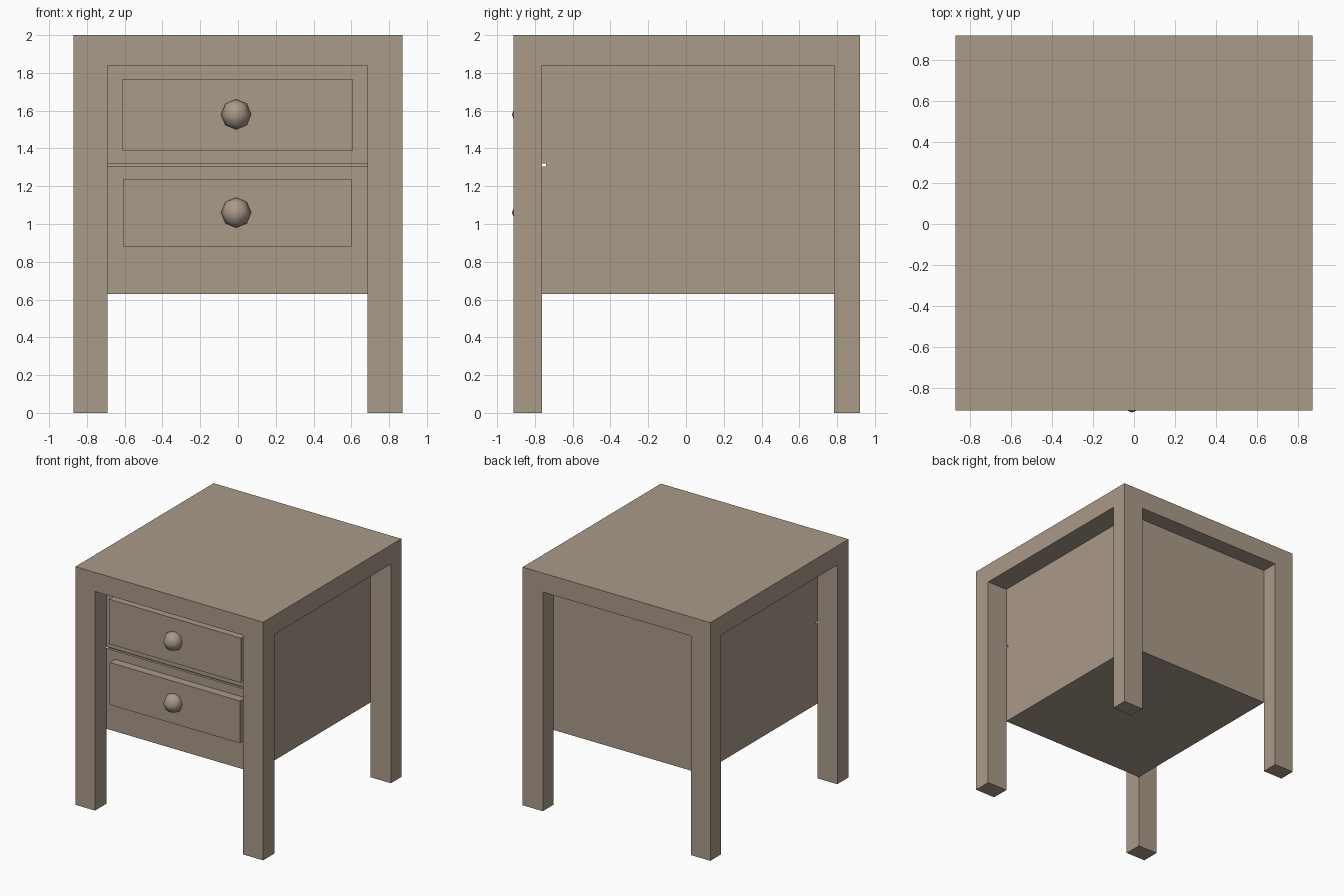
import bpy, bmesh

if "Cube" in bpy.data.objects:
    bpy.data.objects.remove(bpy.data.objects["Cube"])

wood = bpy.data.materials.new("taupe wood")
wood.diffuse_color = (0.40, 0.325, 0.25, 1)
wood.use_nodes = True
wood.node_tree.nodes["Principled BSDF"].inputs["Base Color"].default_value = wood.diffuse_color


def add_object(name, bm):
    mesh = bpy.data.meshes.new(name)
    bmesh.ops.recalc_face_normals(bm, faces=bm.faces)
    bm.to_mesh(mesh)
    bm.free()
    mesh.materials.append(wood)
    obj = bpy.data.objects.new(name, mesh)
    bpy.context.collection.objects.link(obj)
    return obj


def box(name, x, y, z):
    bm = bmesh.new()
    for v in bmesh.ops.create_cube(bm, size=1)["verts"]:
        v.co = [r[0] if c < 0 else r[1] for c, r in zip(v.co, (x, y, z))]
    return add_object(name, bm)


# Frame: top slab with four corner legs extruded down from its underside
XS = (-0.872, -0.69, 0.685, 0.872)
YS = (-0.912, -0.762, 0.783, 0.922)
TOP, UNDER, BASE = 2.0, 1.84, 0.63
bm = bmesh.new()
grid = [[bm.verts.new((x, y, UNDER)) for y in YS] for x in XS]
cells = {}
for i in range(3):
    for j in range(3):
        cells[i, j] = bm.faces.new((grid[i][j], grid[i + 1][j],
                                    grid[i + 1][j + 1], grid[i][j + 1]))
upper = bmesh.ops.extrude_face_region(bm, geom=list(cells.values()),
                                      use_keep_orig=True)["geom"]
for v in upper:
    if isinstance(v, bmesh.types.BMVert):
        v.co.z = TOP
for i in (0, 2):
    for j in (0, 2):
        foot = bmesh.ops.extrude_discrete_faces(bm, faces=[cells[i, j]])["faces"][0]
        for v in foot.verts:
            v.co.z = 0
add_object("top_and_legs", bm)

# Cabinet body, two blocks with a thin groove between the drawers
bx, by = (XS[1], XS[2]), (YS[1], YS[2])
box("lower_body", bx, by, (BASE, 1.305))
box("upper_body", bx, by, (1.32, UNDER))
box("groove_core", bx, (YS[1] + 0.02, YS[2]), (1.305, 1.32))

# Raised drawer fronts and round knobs
for name, x, z, kz in (("upper", (-0.615, 0.61), (1.39, 1.765), 1.58),
                       ("lower", (-0.61, 0.60), (0.88, 1.235), 1.06)):
    box(name + "_drawer_front", x, (-0.832, YS[1]), z)
    bm = bmesh.new()
    bmesh.ops.create_uvsphere(bm, u_segments=8, v_segments=4, radius=0.08)
    bmesh.ops.translate(bm, verts=bm.verts, vec=(-0.01, -0.842, kz))
    for f in bm.faces:
        f.smooth = True
    add_object(name + "_knob", bm)
